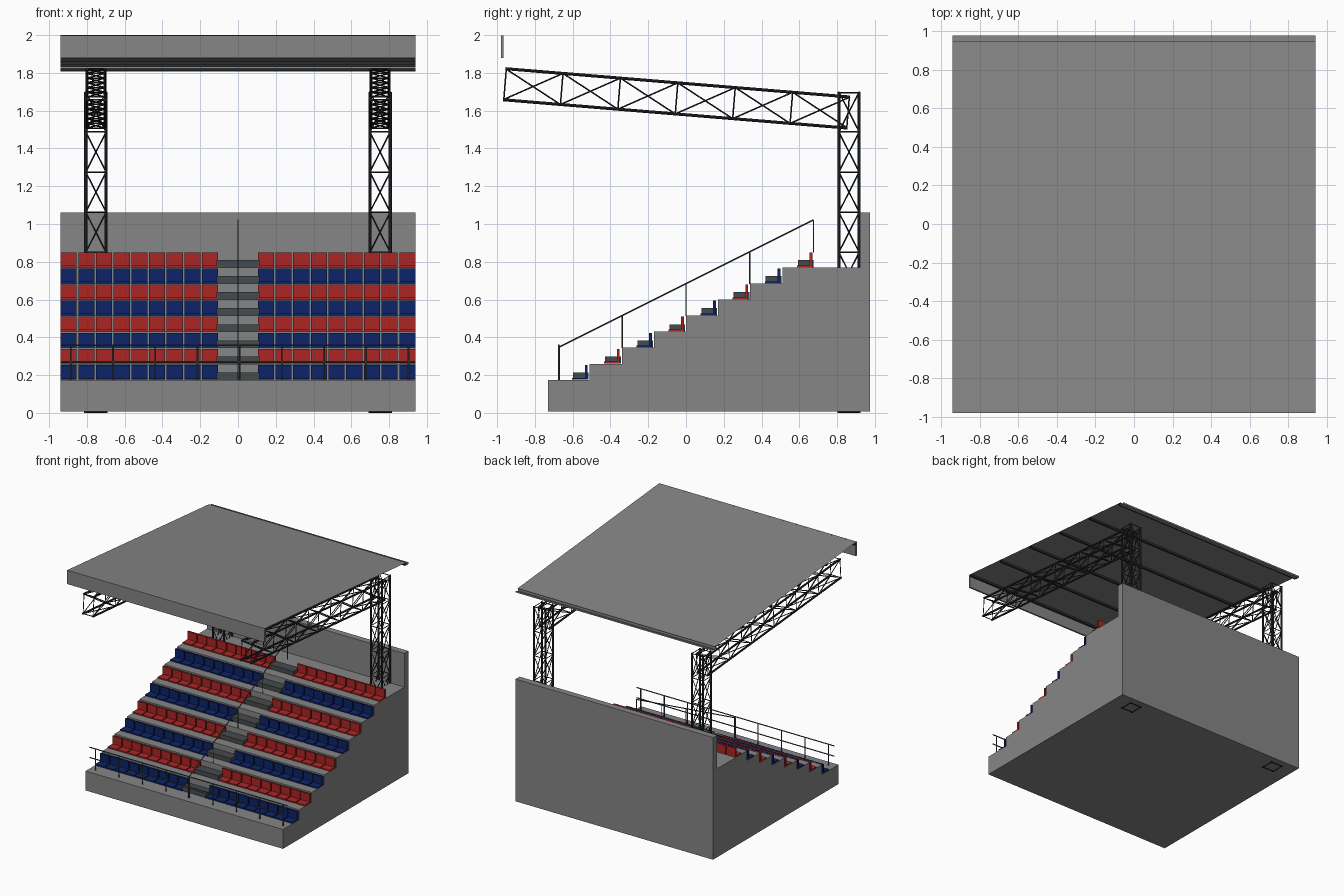
import bpy, bmesh, math
from mathutils import Vector, Matrix

if "Cube" in bpy.data.objects:
    bpy.data.objects.remove(bpy.data.objects["Cube"])


def mat(name, r, g, b):
    m = bpy.data.materials.new(name)
    m.diffuse_color = (r, g, b, 1)
    m.use_nodes = True
    m.node_tree.nodes["Principled BSDF"].inputs["Base Color"].default_value = m.diffuse_color
    return m


CONCRETE = mat("concrete grey", 0.24, 0.24, 0.24)
ROOF = mat("roof grey", 0.24, 0.24, 0.24)
STEEL = mat("dark steel", 0.022, 0.025, 0.028)
STEP = mat("step grey", 0.062, 0.070, 0.075)
RED = mat("seat red", 0.42, 0.018, 0.018)
BLUE = mat("seat blue", 0.004, 0.017, 0.14)


def finish(name, bm, material):
    me = bpy.data.meshes.new(name)
    bm.to_mesh(me)
    bm.free()
    me.materials.append(material)
    ob = bpy.data.objects.new(name, me)
    bpy.context.collection.objects.link(ob)
    return ob


def box(bm, x0, x1, y0, y1, z0, z1):
    m = Matrix.LocRotScale(Vector((x0 + x1, y0 + y1, z0 + z1)) / 2, None,
                           Vector((x1 - x0, y1 - y0, z1 - z0)))
    bmesh.ops.create_cube(bm, size=1, matrix=m)


def bar(bm, a, b, r, sides=6):
    a, b = Vector(a), Vector(b)
    d = b - a
    m = Matrix.Translation((a + b) / 2) @ d.to_track_quat('Z', 'Y').to_matrix().to_4x4()
    bmesh.ops.create_cone(bm, cap_ends=True, segments=sides, radius1=r, radius2=r,
                          depth=d.length, matrix=m)


def extrude_profile(name, pts, hx, material, closed=True):
    """Sweep a (y, z) profile along x; open profiles become sheets."""
    bm = bmesh.new()
    l = [bm.verts.new((-hx, y, z)) for y, z in pts]
    r = [bm.verts.new((hx, y, z)) for y, z in pts]
    n = len(pts)
    for i in range(n if closed else n - 1):
        j = (i + 1) % n
        bm.faces.new((l[i], r[i], r[j], l[j]))
    if closed:
        bm.faces.new(l)
        bm.faces.new(r[::-1])
        bmesh.ops.recalc_face_normals(bm, faces=bm.faces)
    return finish(name, bm, material)


def lattice(name, w, h, length, cells, rc, rb, matrix):
    """Box truss along local z: four chords, rings and cross bracing."""
    bm = bmesh.new()
    c = [(-w / 2, -h / 2), (w / 2, -h / 2), (w / 2, h / 2), (-w / 2, h / 2)]
    for p in c:
        bar(bm, (*p, 0), (*p, length), rc, 8)
    step = length / cells
    for k in range(cells + 1):
        z = min(max(k * step, rb), length - rb)
        for i in range(4):
            p, q = c[i], c[(i + 1) % 4]
            bar(bm, (*p, z), (*q, z), rb, 4)
            if k < cells:
                bar(bm, (*p, k * step), (*q, (k + 1) * step), rb, 4)
                bar(bm, (*q, k * step), (*p, (k + 1) * step), rb, 4)
    bm.transform(matrix)
    return finish(name, bm, STEEL)


HX = 0.94
ROWS, RUN, RISE = 8, 0.17, 0.085
Y0, Z0 = -0.51, 0.175      # first riser position and first tread height

# stepped concrete stand with rear wall
prof = [(-0.73, 0.008), (-0.73, Z0)]
for i in range(ROWS - 1):
    y = Y0 + RUN * i
    prof += [(y, Z0 + RISE * i), (y, Z0 + RISE * (i + 1))]
zt = Z0 + RISE * (ROWS - 1)
prof += [(0.92, zt), (0.92, 1.06), (0.975, 1.06), (0.975, 0.008)]
extrude_profile("stand_body", prof, HX, CONCRETE)

# seats: nine on each side of the aisle, rows alternating in colour
for i in range(ROWS):
    bm = bmesh.new()
    y, z = Y0 + RUN * i, Z0 + RISE * i
    for s in (-1, 1):
        for k in range(9):
            xa = s * (0.105 + 0.0936 * k)
            xb = xa + s * 0.0855
            a, b = min(xa, xb), max(xa, xb)
            box(bm, a, b, y - 0.093, y - 0.012, z + 0.001, z + 0.011)
            box(bm, a, b, y - 0.026, y - 0.011, z + 0.001, z + 0.079)
    finish(f"seat_row_{i + 1}", bm, RED if i % 2 else BLUE)

# aisle half steps
bm = bmesh.new()
for i in range(ROWS):
    y, z = Y0 + RUN * i, Z0 + RISE * i
    box(bm, -0.113, 0.113, y - 0.088, y - 0.005, z + 0.001, z + 0.039)
finish("aisle_steps", bm, STEP)

# aisle handrail
bm = bmesh.new()
for k in range(5):
    y, z = -0.675 + 0.3375 * k, Z0 + 0.16875 * k
    bar(bm, (0, y, z), (0, y, z + 0.172), 0.003)
bar(bm, (0, -0.675, 0.347), (0, 0.675, 1.022), 0.004)
finish("aisle_handrail", bm, STEP)

# front guard rail
bm = bmesh.new()
for z in (0.358, 0.27):
    bar(bm, (-HX, -0.673, z), (HX, -0.673, z), 0.005)
for k in range(9):
    x = -0.885 + 0.2235 * k
    bar(bm, (x, -0.673, Z0), (x, -0.673, 0.358), 0.005)
finish("front_guard_rail", bm, STEP)

# columns and sloping cantilever trusses
tilt = math.atan2(-0.15, 1.825)
for s, side in ((-1, "left"), (1, "right")):
    lattice(f"{side}_column", 0.108, 0.108, 1.70, 8, 0.008, 0.004,
            Matrix.Translation((s * 0.752, 0.863, 0)))
    m = Matrix.Translation((s * 0.752, -0.962, 1.74)) @ \
        Matrix.Rotation(-math.pi / 2 + tilt, 4, 'X')
    lattice(f"{side}_roof_truss", 0.095, 0.165, 1.83, 6, 0.008, 0.004, m)


def roof_z(y):
    return 2.0 - 0.088 * (y + 0.975)


# thin roof sheet with rear gutter ledge
extrude_profile("roof_sheet", [(-0.978, 2.0), (0.948, roof_z(0.948))], HX, ROOF, False)
extrude_profile("rear_gutter", [(0.945, roof_z(0.945) - 0.005), (0.945, 1.808),
                                (0.978, 1.808), (0.978, 1.822)], HX, ROOF, False)

# front fascia
bm = bmesh.new()
box(bm, -HX, HX, -0.98, -0.965, 1.88, 1.999)
finish("roof_fascia", bm, ROOF)

# purlins under the roof: open channels
for k in range(6):
    y = -0.955 + 0.378 * k
    z = roof_z(y + 0.012) - 0.002
    extrude_profile(f"purlin_{k + 1}", [(y - 0.008, z), (y - 0.008, z - 0.018),
                    (y + 0.008, z - 0.018), (y + 0.008, z)], HX, STEEL, False)
